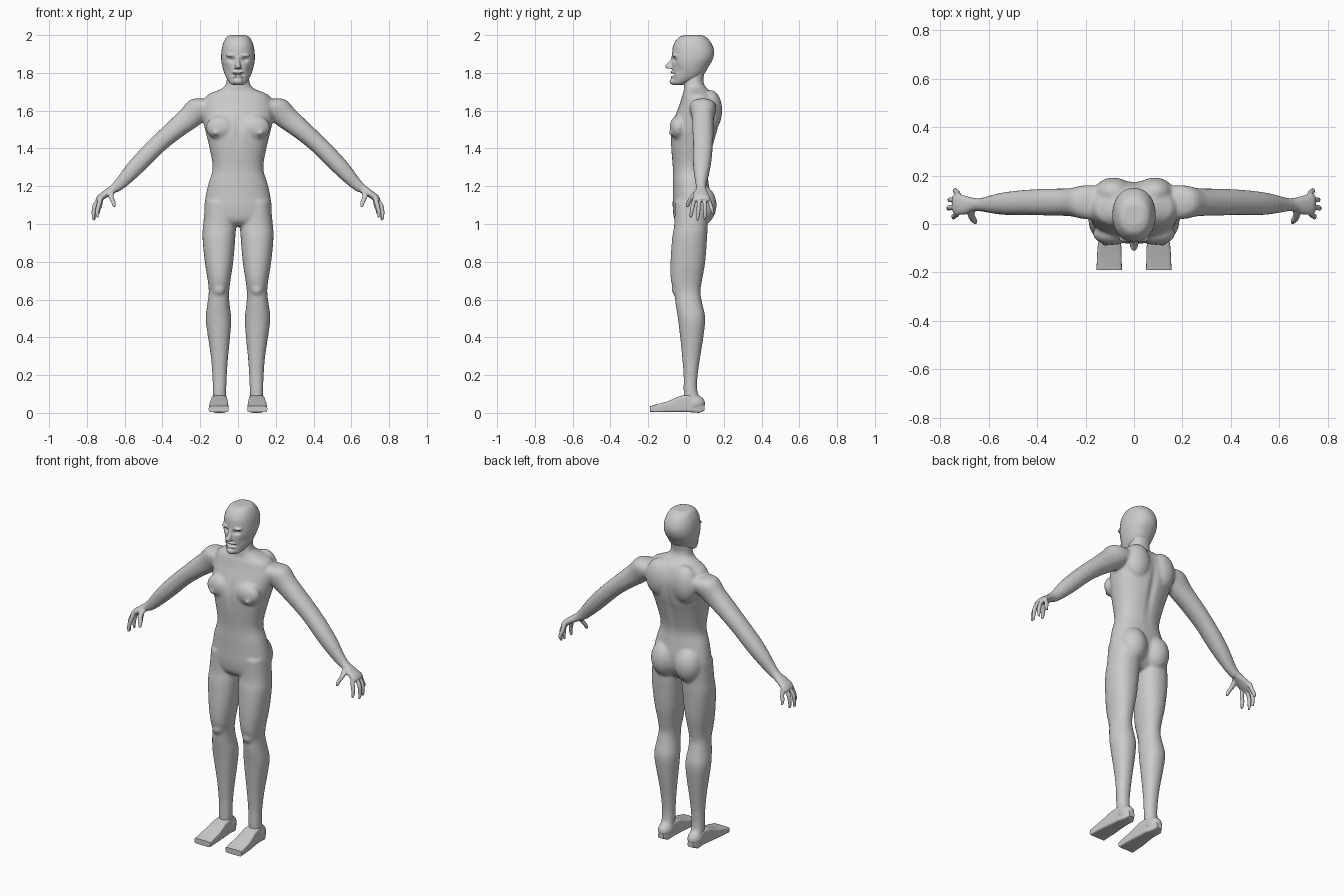
import bpy, bmesh, math
from mathutils import Vector, Matrix

X, Y, Z = Vector((1, 0, 0)), Vector((0, 1, 0)), Vector((0, 0, 1))


def spline(rows, steps):
    """Catmull-Rom interpolation between section rows."""
    if steps == 1:
        return rows
    out = []
    for i in range(len(rows) - 1):
        a, b, c, d = (rows[max(i - 1, 0)], rows[i], rows[i + 1], rows[min(i + 2, len(rows) - 1)])
        for k in range(steps):
            t = k / steps
            out.append([0.5 * (2 * q + (r - p) * t + (2 * p - 5 * q + 4 * r - s) * t * t
                               + (3 * q - p - 3 * r + s) * t ** 3) for p, q, r, s in zip(a, b, c, d)])
    return out + [rows[-1]]


def loft(bm, rows, u=X, v=Y, power=2.2, steps=4, seg=32, mirror=True):
    """Skin superellipse sections given as (cx, cy, cz, radius_u, radius_v)."""
    for side in ((1, -1) if mirror else (1,)):
        rings = []
        for cx, cy, cz, ru, rv in spline(rows, steps):
            ring = []
            for k in range(seg):
                a = 2 * math.pi * k / seg
                c, s = math.cos(a), math.sin(a)
                p = (Vector((cx, cy, cz)) + u * ru * math.copysign(abs(c) ** (2 / power), c)
                     + v * rv * math.copysign(abs(s) ** (2 / power), s))
                ring.append(bm.verts.new((p.x * side, p.y, p.z)))
            rings.append(ring)
        for r, q in zip(rings, rings[1:]):
            for k in range(seg):
                bm.faces.new((r[k], r[k - 1], q[k - 1], q[k]))
        bm.faces.new(rings[0])
        bm.faces.new(rings[-1])


def upright(rows):
    """(z, x0, x1, y0, y1) limits to loft rows."""
    return [((a + b) / 2, (c + d) / 2, z, (b - a) / 2, (d - c) / 2) for z, a, b, c, d in rows]


def centred(rows):
    """(z, half_width, y0, y1) limits to loft rows."""
    return upright([(z, -w, w, c, d) for z, w, c, d in rows])


def blob(bm, c, r):
    """Ellipsoid muscle mass, mirrored when off centre."""
    for side in ((1, -1) if c[0] else (1,)):
        m = Matrix.Translation((c[0] * side, c[1], c[2])) @ Matrix.Diagonal((*r, 1))
        bmesh.ops.create_uvsphere(bm, u_segments=24, v_segments=16, radius=1, matrix=m)


def to_object(name, bm):
    bmesh.ops.recalc_face_normals(bm, faces=bm.faces)
    me = bpy.data.meshes.new(name)
    bm.to_mesh(me)
    bm.free()
    ob = bpy.data.objects.new(name, me)
    bpy.context.collection.objects.link(ob)
    return ob


def skin(name, bm, voxel, iterations, dents=()):
    """Fuse the overlapping volumes, smooth them, then sculpt soft (centre, radii, y offset) dents."""
    ob = to_object(name, bm)
    rm = ob.modifiers.new("fuse", 'REMESH')
    rm.mode, rm.voxel_size = 'VOXEL', voxel
    sm = ob.modifiers.new("soften", 'SMOOTH')
    sm.factor, sm.iterations = 0.5, iterations
    dg = bpy.context.evaluated_depsgraph_get()
    me = bpy.data.meshes.new_from_object(ob.evaluated_get(dg))
    ob.modifiers.clear()
    ob.data = me
    for c, r, dy in dents:
        for vert in me.vertices:
            p = vert.co
            d = (((abs(p.x) - c[0]) / r[0]) ** 2 + ((p.y - c[1]) / r[1]) ** 2 + ((p.z - c[2]) / r[2]) ** 2)
            if d < 9:
                vert.co.y += dy * math.exp(-d)
    for f in me.polygons:
        f.use_smooth = True
    return ob


# Body: torso and neck
bm = bmesh.new()
loft(bm, centred([
    (1.83, .055, .005, .105), (1.76, .06, -.01, .092), (1.725, .074, -.012, .105),
    (1.70, .125, -.012, .135), (1.68, .165, -.02, .152), (1.63, .188, -.035, .172),
    (1.58, .19, -.055, .178), (1.5, .175, -.08, .168), (1.42, .155, -.08, .145),
    (1.3, .134, -.07, .115), (1.22, .155, -.07, .12), (1.15, .171, -.07, .13),
    (1.08, .178, -.07, .125), (1.02, .16, -.06, .1), (.99, .09, -.03, .07)]), mirror=False)
# Arms
slope = Vector((.7, 0, .714))
loft(bm, [
    (.12, .085, 1.625, .05, .07), (.2, .09, 1.612, .068, .07), (.26, .09, 1.56, .062, .058),
    (.34, .09, 1.495, .053, .056), (.42, .09, 1.425, .048, .053), (.5, .086, 1.345, .047, .05),
    (.56, .083, 1.282, .043, .043), (.62, .08, 1.217, .033, .03), (.66, .08, 1.182, .025, .026)],
    u=slope)
# Legs
loft(bm, upright([
    (1.12, .03, .172, -.06, .12), (1.0, .012, .184, -.062, .115), (.93, .014, .188, -.073, .112),
    (.8, .025, .176, -.082, .102), (.7, .04, .16, -.08, .085), (.64, .047, .155, -.062, .076),
    (.58, .045, .162, -.056, .086), (.5, .036, .171, -.043, .102), (.4, .042, .159, -.031, .092),
    (.3, .052, .144, -.021, .076), (.2, .059, .136, -.013, .062), (.12, .062, .134, -.013, .06),
    (.05, .062, .134, -.01, .08)]))
# Chest, shoulder blades, buttocks, knees, heels
blob(bm, (.09, -.04, 1.51), (.08, .047, .065))
blob(bm, (.118, -.075, 1.483), (.016, .018, .014))
blob(bm, (.085, .13, 1.6), (.08, .062, .11))
blob(bm, (.078, .082, 1.1), (.08, .08, .105))
blob(bm, (.1, -.052, .655), (.032, .024, .035))
blob(bm, (.098, .045, .05), (.042, .058, .046))
skin("body", bm, .008, 8, [((0, .16, 1.45), (.02, .06, .16), -.01),
                           ((0, -.08, 1.5), (.015, .04, .07), .008)])

# Head with nose, brow, lips and chin
bm = bmesh.new()
loft(bm, centred([
    (2.0, .04, -.005, .08), (1.987, .063, -.04, .11), (1.95, .081, -.066, .138),
    (1.91, .088, -.073, .149), (1.87, .089, -.074, .141), (1.83, .082, -.074, .118),
    (1.80, .073, -.072, .1), (1.77, .06, -.07, .07), (1.745, .042, -.07, .01),
    (1.735, .025, -.063, -.02)]), mirror=False)
loft(bm, centred([(1.89, .009, -.076, -.05), (1.865, .01, -.085, -.05), (1.837, .015, -.111, -.05),
                  (1.823, .02, -.1, -.05)]), mirror=False)
blob(bm, (.034, -.056, 1.893), (.03, .02, .01))
blob(bm, (0, -.066, 1.803), (.03, .018, .009))
blob(bm, (0, -.066, 1.779), (.028, .016, .008))
blob(bm, (0, -.068, 1.755), (.026, .019, .018))
skin("head", bm, .004, 3, [((.035, -.065, 1.87), (.018, .03, .011), .014),
                           ((0, -.08, 1.791), (.03, .03, .006), .016),
                           ((.065, -.05, 1.815), (.02, .04, .03), .01)])

# Hands: palm, four splayed curled fingers, thumb
bm = bmesh.new()
loft(bm, [(.64, .08, 1.2, .026, .026), (.665, .08, 1.182, .023, .028), (.695, .078, 1.163, .02, .038),
          (.73, .082, 1.138, .018, .043), (.745, .083, 1.123, .012, .038)], u=slope)
for y0, y1, y2, x2, z2 in ((.05, .036, .025, .745, 1.035), (.073, .068, .062, .765, 1.02),
                           (.095, .1, .1, .76, 1.025), (.114, .13, .143, .738, 1.055)):
    loft(bm, [(.725, y0, 1.145, .013, .012), (x2 - .008, y1, 1.1, .012, .011),
              (x2, (y1 + y2) / 2, (1.1 + z2) / 2, .011, .01), (x2, y2, z2, .007, .007)],
         u=Vector((.95, 0, .3)), seg=12)
loft(bm, [(.67, .065, 1.175, .017, .02), (.672, .035, 1.145, .014, .016),
          (.66, .015, 1.115, .012, .012), (.655, .006, 1.09, .007, .008)], seg=12)
skin("hands", bm, .004, 3)

# Feet: flat wedges with square toes
bm = bmesh.new()
loft(bm, [((a + b) / 2, y, (c + d) / 2, (b - a) / 2, (d - c) / 2) for y, a, b, c, d in (
    (-.19, .05, .155, .004, .036), (-.1, .052, .151, .004, .06), (-.03, .057, .141, .004, .09),
    (.02, .06, .136, .004, .095), (.07, .064, .132, 0, .055), (.098, .08, .116, .012, .04))],
    v=Z, power=7, steps=1)
feet = to_object("feet", bm)
bpy.context.view_layer.objects.active = feet
feet.select_set(True)
bpy.ops.object.shade_smooth_by_angle(angle=math.radians(35))
